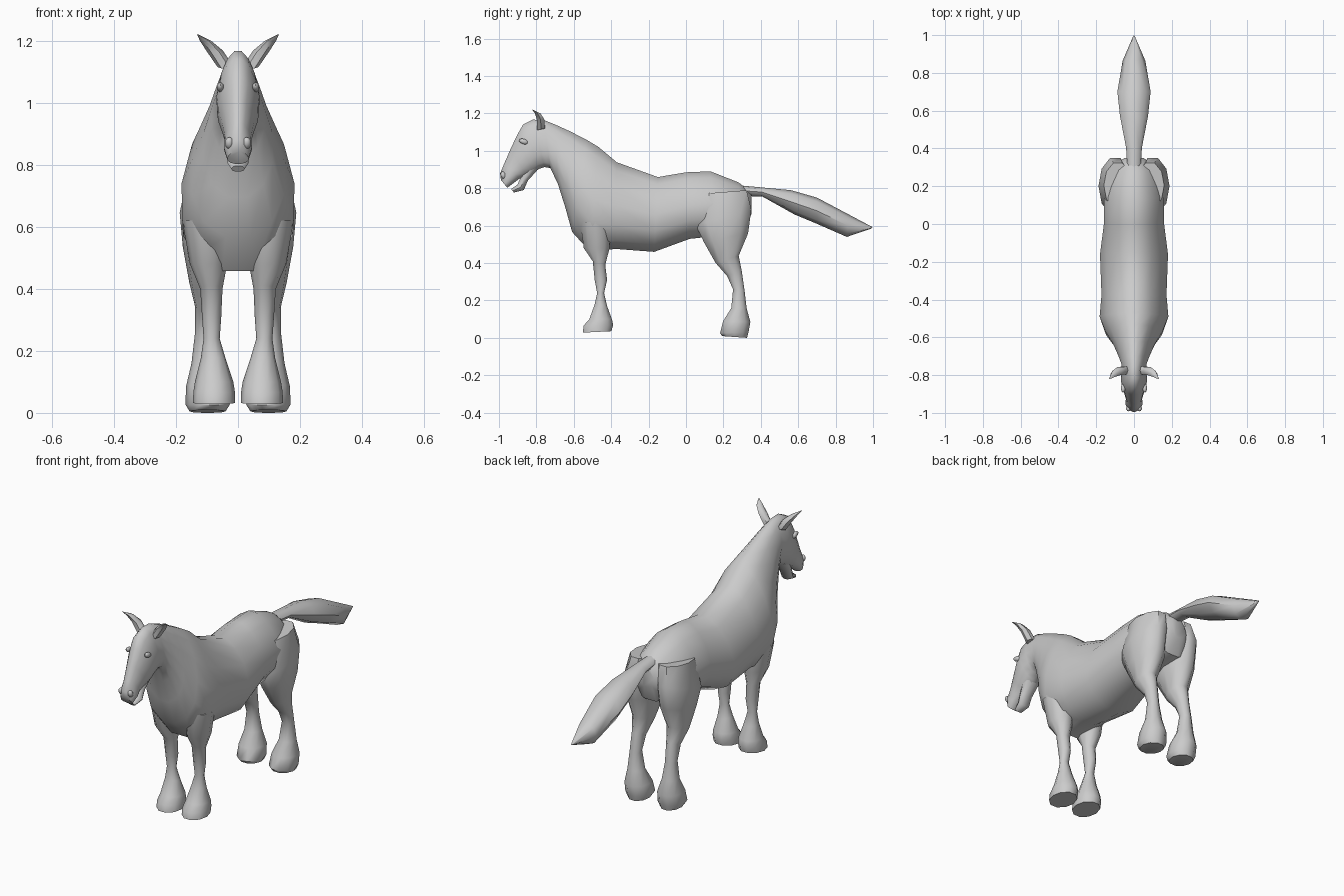
import bpy
import bmesh
from math import cos, sin, pi, radians
from mathutils import Vector, Matrix

cube = bpy.data.objects.get("Cube")
if cube:
    bpy.data.objects.remove(cube, do_unlink=True)


def finish(name, bm, angle):
    """Turn a bmesh into a smooth shaded object that keeps its sharp edges."""
    bmesh.ops.recalc_face_normals(bm, faces=bm.faces)
    mesh = bpy.data.meshes.new(name)
    bm.to_mesh(mesh)
    bm.free()
    obj = bpy.data.objects.new(name, mesh)
    bpy.context.collection.objects.link(obj)
    bpy.ops.object.select_all(action='DESELECT')
    obj.select_set(True)
    bpy.context.view_layer.objects.active = obj
    bpy.ops.object.shade_smooth_by_angle(angle=radians(angle))
    return obj


def loft(name, rings, sides=12, taper=0, angle=50):
    """Skin oval rings given as (x, first y, first z, second y, second z, half width).
    The two points are opposite ends of the oval; taper narrows the first end."""
    bm = bmesh.new()
    loops = []
    for x, ya, za, yb, zb, width in rings:
        first, second = Vector((x, ya, za)), Vector((x, yb, zb))
        middle, reach = (first + second) / 2, (first - second) / 2
        loop = []
        for i in range(sides):
            a = 2 * pi * i / sides
            across = Vector((width * cos(a) * (1 - taper * sin(a)), 0, 0))
            loop.append(bm.verts.new(middle + reach * sin(a) + across))
        loops.append(loop)
    for low, high in zip(loops, loops[1:]):
        for i in range(sides):
            j = (i + 1) % sides
            bm.faces.new((low[i], low[j], high[j], high[i]))
    bm.faces.new(loops[0])
    bm.faces.new(loops[-1])
    return finish(name, bm, angle)


def central(rings):
    """Place rings on the middle plane."""
    return [(0, *ring) for ring in rings]


def mirrored(rings, side):
    """Place rings on one side of the model."""
    return [(side * ring[0], *ring[1:]) for ring in rings]


def bump(name, location, size, tilt):
    """Small flattened ball for a facial detail."""
    bm = bmesh.new()
    matrix = (Matrix.Translation(location) @ Matrix.Rotation(radians(tilt), 4, 'X')
              @ Matrix.Diagonal((*size, 1)))
    bmesh.ops.create_uvsphere(bm, u_segments=10, v_segments=6, radius=1, matrix=matrix)
    return finish(name, bm, 60)


# Trunk from rump to shoulders, as back line, belly line and half width
trunk = [
    (.35, .78, .35, .66, .05),
    (.28, .835, .31, .57, .125),
    (.13, .895, .16, .54, .16),
    (0, .89, .02, .525, .158),
    (-.15, .865, -.17, .455, .18),
    (-.37, .945, -.38, .47, .172),
    (-.47, 1.03, -.51, .45, .182),
]
# Neck rising from the chest
neck = [
    (-.53, 1.065, -.61, .56, .15),
    (-.62, 1.11, -.645, .69, .112),
    (-.7, 1.145, -.685, .82, .085),
    (-.76, 1.168, -.725, .905, .066),
]
# Skull, face and upper lip
head = [
    (-.82, 1.17, -.755, .91, .066),
    (-.872, 1.144, -.785, .9, .069),
    (-.905, 1.085, -.815, .88, .064),
    (-.94, 1.01, -.85, .865, .052),
    (-.972, .935, -.89, .85, .042),
    (-.995, .88, -.915, .832, .045),
    (-.99, .845, -.955, .802, .034),
]
loft("body_neck_and_head", central(trunk + neck + head), sides=14, taper=.22)

# Lower jaw, slightly open
jaw = [
    (-.86, .92, -.79, .9, .046),
    (-.885, .86, -.845, .84, .036),
    (-.902, .82, -.866, .79, .034),
    (-.936, .797, -.92, .777, .022),
]
loft("lower_jaw", central(jaw), sides=10)

# Full tail streaming backwards
tail = [
    (.29, .815, .29, .76, .035),
    (.4, .805, .41, .755, .042),
    (.56, .79, .58, .66, .074),
    (.7, .75, .7, .61, .088),
    (.87, .66, .86, .54, .06),
    (.998, .592, .992, .585, .004),
]
loft("tail", central(tail), sides=8)

# Leg and ear rings carry their own sideways offset
front_leg = [
    (.1, -.57, .62, -.4, .62, .08),
    (.095, -.55, .48, -.405, .48, .06),
    (.086, -.5, .41, -.43, .39, .036),
    (.085, -.49, .31, -.42, .31, .031),
    (.085, -.476, .24, -.437, .24, .026),
    (.08, -.49, .18, -.42, .17, .04),
    (.077, -.52, .1, -.393, .1, .062),
    (.077, -.552, .065, -.385, .07, .067),
    (.077, -.555, .028, -.395, .036, .068),
]
hind_leg = [
    (.085, .08, .77, .33, .79, .075),
    (.1, .045, .6, .357, .69, .088),
    (.1, .09, .51, .338, .56, .078),
    (.105, .155, .4, .285, .44, .052),
    (.105, .218, .33, .3, .36, .034),
    (.108, .25, .26, .315, .25, .031),
    (.105, .24, .16, .326, .16, .045),
    (.1, .195, .09, .348, .085, .067),
    (.098, .178, .025, .338, .03, .072),
    (.098, .19, .01, .33, 0, .058),
]
ear = [
    (.04, -.8, 1.11, -.75, 1.12, .026),
    (.075, -.8, 1.165, -.755, 1.17, .027),
    (.105, -.81, 1.2, -.775, 1.2, .018),
    (.13, -.822, 1.22, -.818, 1.22, .002),
]

for label, side in (("left", 1), ("right", -1)):
    loft(label + "_front_leg", mirrored(front_leg, side), sides=10)
    loft(label + "_hind_leg", mirrored(hind_leg, side), sides=10)
    loft(label + "_ear", mirrored(ear, side), sides=6)
    bump(label + "_eye", (side * .057, -.868, 1.05), (.012, .026, .014), -20)
    bump(label + "_nostril", (side * .028, -.977, .87), (.014, .014, .02), 20)
